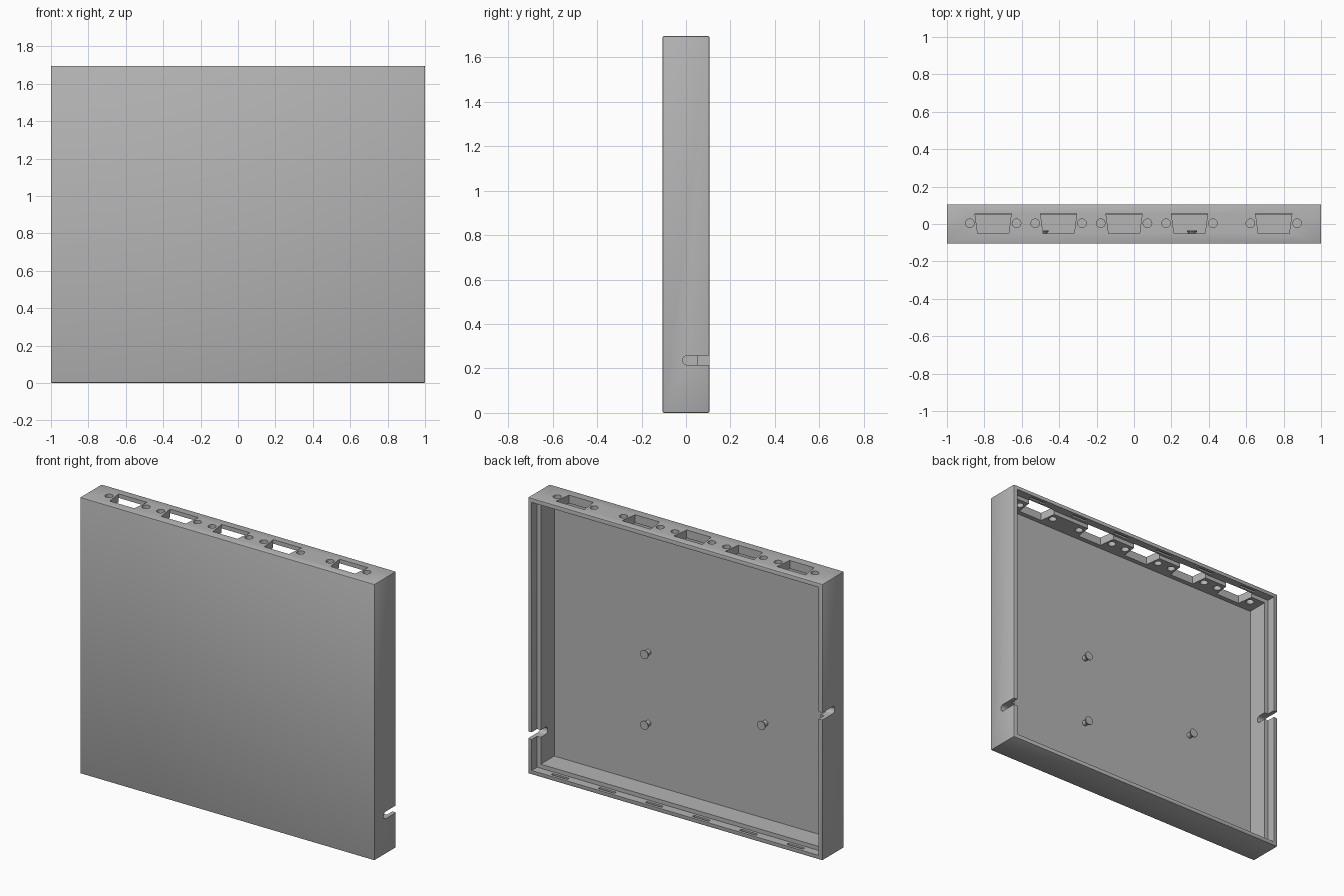
import bpy
import bmesh
from math import cos, sin, pi

cube = bpy.data.objects.get("Cube")
if cube:
    bpy.data.objects.remove(cube, do_unlink=True)

W, D, H = 1.0, 0.105, 1.695      # half width, half depth, height
WALL, LIP, STEP, FLOOR = 0.05, 0.025, 0.053, 0.026

grey = bpy.data.materials.new("plain grey")
grey.use_nodes = True
colour = (0.46, 0.46, 0.46, 1)
grey.diffuse_color = colour
grey.node_tree.nodes["Principled BSDF"].inputs["Base Color"].default_value = colour


def make_object(name, bm):
    bmesh.ops.recalc_face_normals(bm, faces=bm.faces)
    mesh = bpy.data.meshes.new(name)
    bm.to_mesh(mesh)
    bm.free()
    mesh.materials.append(grey)
    obj = bpy.data.objects.new(name, mesh)
    bpy.context.scene.collection.objects.link(obj)
    return obj


def prism(name, outline, axis, lo, hi):
    """Extrude a 2D outline along x (outline in y, z) or z (outline in x, y)."""
    bm = bmesh.new()
    place = {"x": lambda a, b, t: (t, a, b), "z": lambda a, b, t: (a, b, t)}[axis]
    rings = [[bm.verts.new(place(a, b, t)) for a, b in outline] for t in (lo, hi)]
    for ring in rings:
        bm.faces.new(ring)
    n = len(outline)
    for i in range(n):
        j = (i + 1) % n
        bm.faces.new((rings[0][i], rings[0][j], rings[1][j], rings[1][i]))
    return make_object(name, bm)


def box(name, x0, x1, y0, y1, z0, z1):
    return prism(name, [(x0, y0), (x1, y0), (x1, y1), (x0, y1)], "z", z0, z1)


def arc(cx, cy, r, start, end, steps):
    angles = [start + (end - start) * i / steps for i in range(steps + 1)]
    return [(cx + r * cos(a), cy + r * sin(a)) for a in angles]


def apply_modifiers(obj):
    deps = bpy.context.evaluated_depsgraph_get()
    mesh = bpy.data.meshes.new_from_object(obj.evaluated_get(deps))
    obj.modifiers.clear()
    obj.data = mesh


def cut(obj, cutter):
    mod = obj.modifiers.new("cut", "BOOLEAN")
    mod.operation, mod.solver, mod.object = "DIFFERENCE", "EXACT", cutter
    apply_modifiers(obj)
    bpy.data.objects.remove(cutter, do_unlink=True)


# Outer shell with slightly broken edges
case = box("case_tray", -W, W, -D, D, 0, H)
bevel = case.modifiers.new("bevel", "BEVEL")
bevel.width, bevel.segments = 0.005, 2
apply_modifiers(case)

# Main cavity, then the wider recess that leaves a thin lip round the open back
cut(case, box("cavity", WALL - W, W - WALL, FLOOR - D, D + 0.1, WALL, H - WALL))
cut(case, box("lid_recess", LIP - W, W - LIP, D - STEP, D + 0.1, LIP, H - LIP))

# Connector openings with a screw hole on each side, through the top wall
for x in (-0.753, -0.403, -0.053, 0.297, 0.747):
    outline = [(x - 0.083, -0.05), (x + 0.083, -0.05), (x + 0.097, 0.056), (x - 0.097, 0.056)]
    cut(case, prism("connector_opening", outline, "z", H - 0.1, H + 0.1))
    for side in (-1, 1):
        hole = arc(x + side * 0.125, 0.004, 0.023, 0, 2 * pi, 24)[:-1]
        cut(case, prism("screw_hole", hole, "z", H - 0.1, H + 0.1))

# Round-ended cable slots, open to the back, one in each side wall
for side, z in ((1, 0.237), (-1, 0.885)):
    slot = arc(0.007, z, 0.022, pi / 2, 3 * pi / 2, 12) + [(D + 0.1, z - 0.022), (D + 0.1, z + 0.022)]
    lo, hi = sorted((side * (W - 0.1), side * (W + 0.1)))
    cut(case, prism("cable_slot", slot, "x", lo, hi))

# Shallow catch recesses in the lip, along the bottom and the top
for i in range(6):
    x = -0.8 + 0.32 * i
    for z in (LIP, H - LIP):
        cut(case, box("catch_recess", x - 0.055, x + 0.055, D - 0.036, D - 0.018, z - 0.01, z + 0.01))

# Flared mounting pegs on the inner face of the front panel
PEG = [(-D + FLOOR - 0.005, 0.017), (-0.053, 0.017), (-0.041, 0.027), (-0.036, 0.027)]
parts = [case]
for i, (x, z) in enumerate(((0.31, 0.86), (0.31, 0.425), (-0.485, 0.637))):
    bm = bmesh.new()
    rings = [[bm.verts.new((x + u, y, z + v)) for u, v in arc(0, 0, r, 0, 2 * pi, 24)[:-1]]
             for y, r in PEG]
    for a, b in zip(rings, rings[1:]):
        for k in range(24):
            m = (k + 1) % 24
            bm.faces.new((a[k], a[m], b[m], b[k]))
    bm.faces.new(rings[0])
    bm.faces.new(rings[-1])
    parts.append(make_object(f"mounting_peg_{i + 1}", bm))

# Smooth the round surfaces, keep the edges crisp
bpy.ops.object.select_all(action="DESELECT")
for obj in parts:
    obj.select_set(True)
bpy.context.view_layer.objects.active = case
bpy.ops.object.shade_smooth_by_angle(angle=pi / 7)
